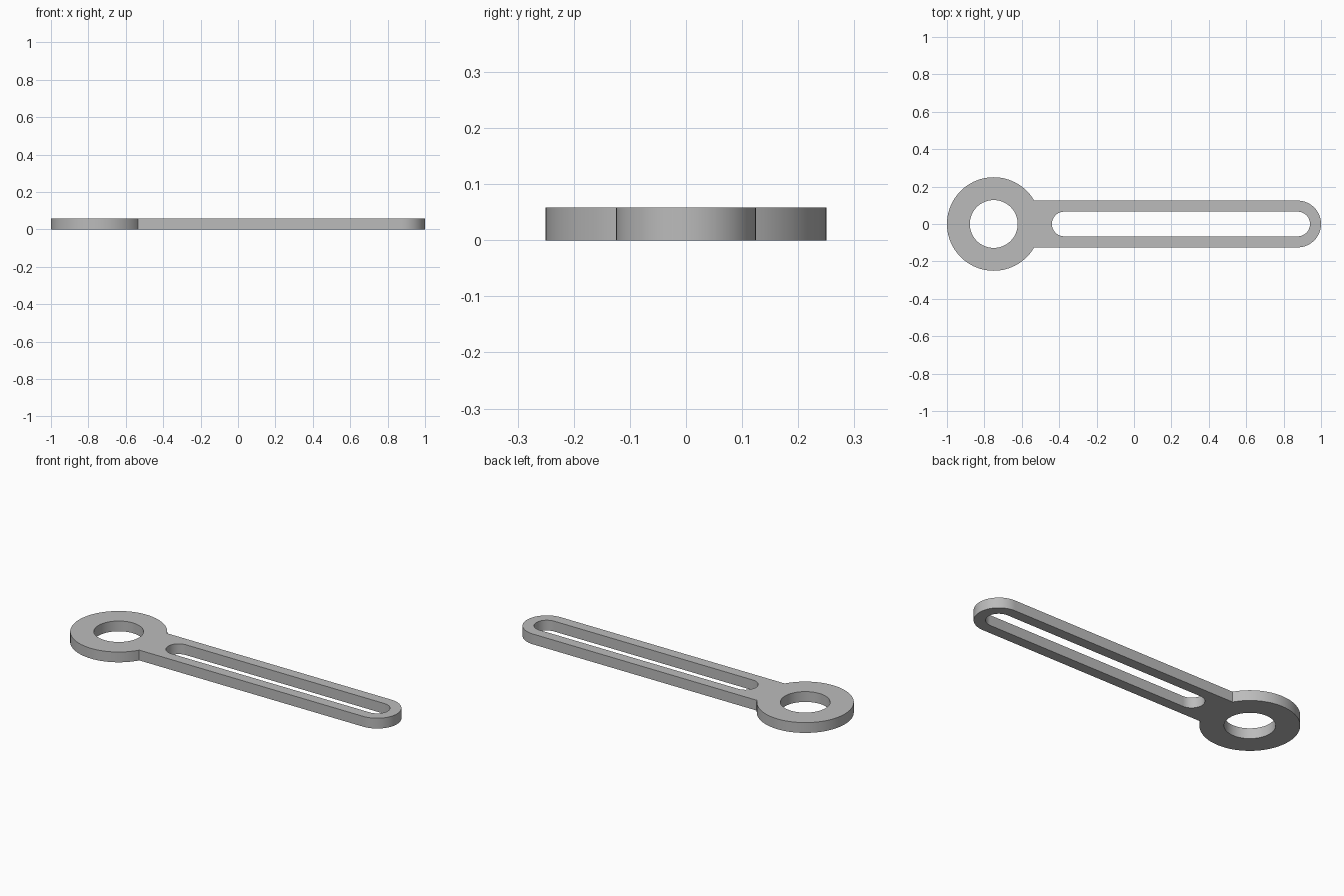
import bpy
import bmesh
from math import asin, cos, sin, pi, tau, radians

cube = bpy.data.objects.get("Cube")
if cube:
    bpy.data.objects.remove(cube, do_unlink=True)

THICK = 0.0586
RING_X, RING_R, HOLE_R = -0.75, 0.25, 0.128
ARM_R, END_X = 0.125, 0.875
SLOT_R, SLOT_X = 0.066, -0.373


def arc(cx, r, start, end, steps):
    """Points along an arc centred on the x axis."""
    angles = [start + (end - start) * i / steps for i in range(steps + 1)]
    return [(cx + r * cos(a), r * sin(a)) for a in angles]


# Outlines: ring joined to the round-ended arm, ring hole, long slot
join = asin(ARM_R / RING_R)
outline = arc(RING_X, RING_R, join, tau - join, 80) + arc(END_X, ARM_R, -pi / 2, pi / 2, 40)
hole = arc(RING_X, HOLE_R, 0, tau, 80)[:-1]
slot = arc(END_X, SLOT_R, -pi / 2, pi / 2, 32) + arc(SLOT_X, SLOT_R, pi / 2, 3 * pi / 2, 32)

# Fill the flat plate between the outlines
bm = bmesh.new()
for loop in (outline, hole, slot):
    verts = [bm.verts.new((x, y, 0)) for x, y in loop]
    for a, b in zip(verts, verts[1:] + verts[:1]):
        bm.edges.new((a, b))
bmesh.ops.triangle_fill(bm, use_beauty=True, use_dissolve=False, edges=bm.edges[:])

# Raise it to full thickness
raised = bmesh.ops.extrude_face_region(bm, geom=bm.faces[:], use_keep_orig=True)
top = [g for g in raised["geom"] if isinstance(g, bmesh.types.BMVert)]
bmesh.ops.translate(bm, vec=(0, 0, THICK), verts=top)
bmesh.ops.recalc_face_normals(bm, faces=bm.faces[:])

mesh = bpy.data.meshes.new("slotted_arm")
bm.to_mesh(mesh)
bm.free()
arm = bpy.data.objects.new("slotted_arm", mesh)
bpy.context.collection.objects.link(arm)

# Plain grey
grey = bpy.data.materials.new("plain_grey")
grey.use_nodes = True
colour = (0.5, 0.5, 0.5, 1)
grey.diffuse_color = colour
grey.node_tree.nodes["Principled BSDF"].inputs["Base Color"].default_value = colour
mesh.materials.append(grey)

# Smooth round walls, sharp rims
bpy.ops.object.select_all(action="DESELECT")
arm.select_set(True)
bpy.context.view_layer.objects.active = arm
bpy.ops.object.shade_smooth_by_angle(angle=radians(30))
